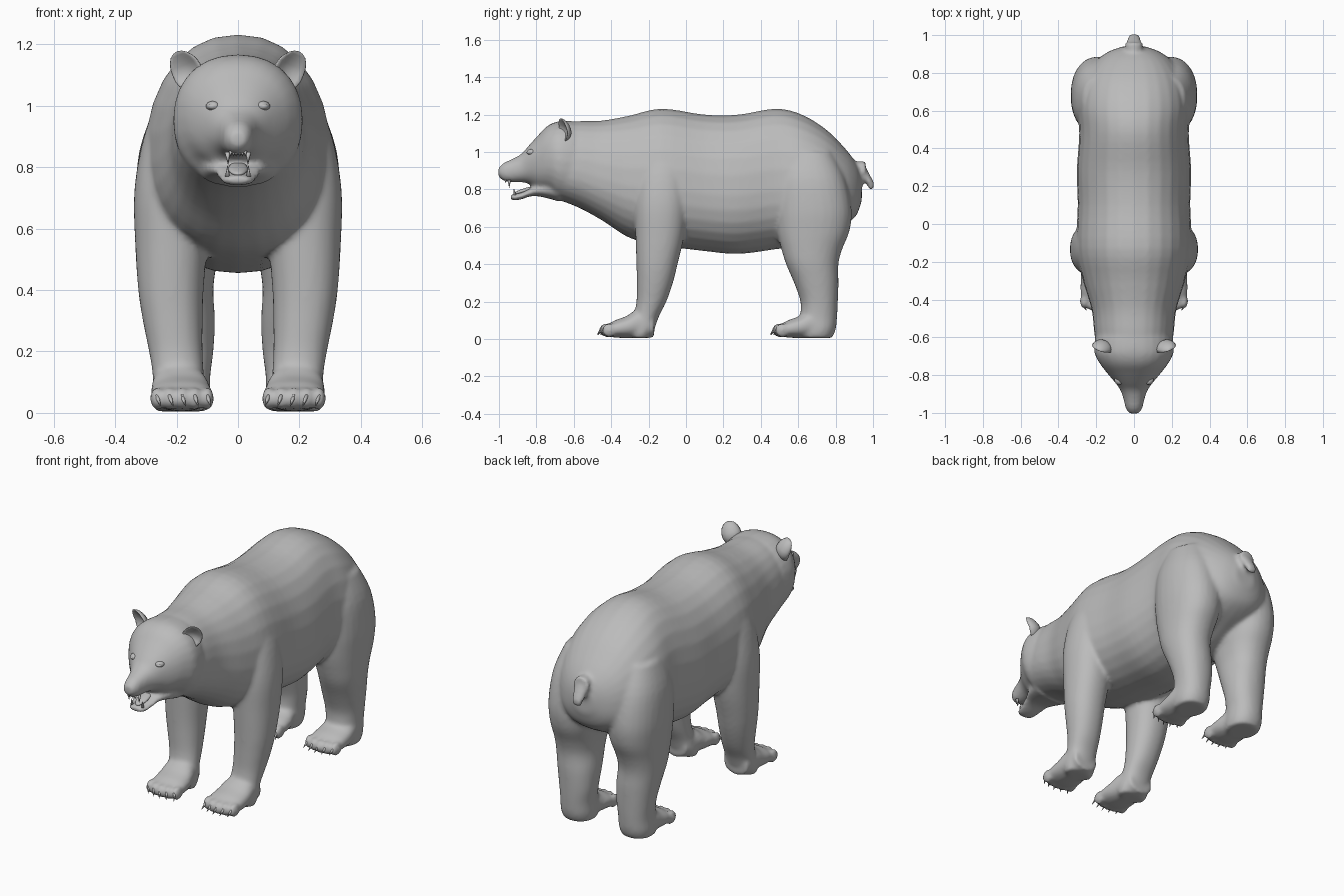
import bpy, bmesh, math
from mathutils import Vector, Matrix

if "Cube" in bpy.data.objects:
    bpy.data.objects.remove(bpy.data.objects["Cube"])

fur = bpy.data.materials.new("grey")
fur.diffuse_color = (0.5, 0.5, 0.5, 1)
fur.use_nodes = True
fur.node_tree.nodes["Principled BSDF"].inputs["Base Color"].default_value = fur.diffuse_color


def spline(rows, n=4):
    """Smoothly interpolate rows of section values."""
    out = []
    for i in range(len(rows) - 1):
        p0, p1, p2, p3 = (rows[min(max(i + k, 0), len(rows) - 1)] for k in (-1, 0, 1, 2))
        for s in range(n):
            t = s / n
            out.append([b + 0.5 * t * (c - a + t * (2*a - 5*b + 4*c - d + t * (3*(b - c) + d - a)))
                        for a, b, c, d in zip(p0, p1, p2, p3)])
    return out + [list(rows[-1])]


def loft(bm, rows, axis="y", wide=0.5, power=2.2, side=1, seg=28):
    """Skin boxes (t, a0, a1, b0, b1) with rounded rings along an axis."""
    rings = []
    for t, a0, a1, b0, b1 in spline(rows):
        ring, mid = [], b0 + wide * (b1 - b0)
        for k in range(seg):
            an = 2 * math.pi * k / seg
            c, s = math.cos(an), math.sin(an)
            a = (a0 + a1) / 2 + (a1 - a0) / 2 * math.copysign(abs(c) ** (2 / power), c)
            b = mid + (b1 - mid if s > 0 else mid - b0) * math.copysign(abs(s) ** (2 / power), s)
            ring.append(bm.verts.new((side * a, t, b) if axis == "y" else (side * a, b, t)))
        rings.append(ring)
    faces = [bm.faces.new(rings[0]), bm.faces.new(rings[-1][::-1])]
    for r, q in zip(rings, rings[1:]):
        faces += [bm.faces.new((r[k], q[k], q[(k+1) % seg], r[(k+1) % seg])) for k in range(seg)]
    bmesh.ops.recalc_face_normals(bm, faces=faces)


def ball(bm, pos, size, rot=None):
    m = Matrix.Translation(pos) @ (rot or Matrix()) @ Matrix.Diagonal((*size, 1))
    return bmesh.ops.create_uvsphere(bm, u_segments=16, v_segments=10, radius=1, matrix=m)["verts"]


def spike(bm, base, tip, r):
    d = Vector(tip) - Vector(base)
    m = Matrix.Translation((Vector(base) + Vector(tip)) / 2) @ d.to_track_quat("Z", "Y").to_matrix().to_4x4()
    bmesh.ops.create_cone(bm, cap_ends=True, segments=8, radius1=r, radius2=r * 0.1,
                          depth=d.length, matrix=m)


def finish(bm, name):
    me = bpy.data.meshes.new(name)
    bm.to_mesh(me)
    bm.free()
    me.materials.append(fur)
    me.shade_smooth()
    ob = bpy.data.objects.new(name, me)
    bpy.context.collection.objects.link(ob)
    return ob


# Torso and neck: y, top, bottom, half width
body = bmesh.new()
torso = [(-.70, 1.15, .75, .19), (-.58, 1.165, .705, .21), (-.45, 1.168, .635, .225),
         (-.30, 1.195, .54, .27), (-.13, 1.232, .50, .305), (.10, 1.20, .47, .298),
         (.28, 1.20, .455, .303), (.48, 1.232, .48, .29), (.62, 1.20, .50, .30),
         (.75, 1.12, .56, .275), (.85, 1.02, .61, .215), (.91, .94, .66, .14), (.94, .87, .74, .06)]
loft(body, [(y, -w, w, b, t) for y, t, b, w in torso], wide=.42)

# Skull and upper muzzle
head = [(-.60, 1.165, .72, .205), (-.68, 1.165, .745, .21), (-.74, 1.14, .785, .18),
        (-.79, 1.09, .80, .142), (-.84, 1.035, .83, .10), (-.88, .99, .838, .072),
        (-.93, .962, .838, .055), (-.975, .942, .845, .044), (-1.003, .915, .87, .026)]
loft(body, [(y, -w, w, b, t) for y, t, b, w in head], wide=.5)

# Open lower jaw
jaw = [(-.68, .85, .735, .13), (-.75, .84, .755, .11), (-.82, .812, .765, .08),
       (-.88, .783, .747, .062), (-.92, .775, .74, .05), (-.94, .77, .75, .03)]
loft(body, [(y, -w, w, b, t) for y, t, b, w in jaw])

# Tail
loft(body, [(.96, -.05, .05, .85, .95), (.90, -.035, .035, .86, .95)])
for i in range(9):
    f = i / 8
    ball(body, (0, .935 + .055 * f, .92 - .095 * f), (.046 - .012 * f, .02 - .004 * f, .03))

claws = bmesh.new()
# Legs: z, inner x, outer x, front y, back y
front_leg = [(1.02, .10, .265, -.22, .0), (.88, .08, .312, -.26, .01), (.72, .09, .338, -.275, .01),
             (.55, .10, .335, -.27, -.01), (.40, .112, .325, -.265, -.045), (.30, .115, .31, -.263, -.07),
             (.20, .115, .29, -.265, -.105), (.12, .11, .278, -.28, -.145), (.05, .10, .28, -.30, -.17),
             (.005, .11, .27, -.29, -.20)]
hind_leg = [(1.0, .08, .27, .52, .78), (.86, .05, .32, .48, .85), (.70, .04, .335, .475, .885),
            (.58, .05, .33, .485, .875), (.48, .07, .322, .51, .835), (.40, .08, .315, .535, .815),
            (.30, .075, .30, .578, .815), (.20, .08, .285, .612, .812), (.12, .09, .278, .61, .808),
            (.05, .09, .28, .60, .80), (.005, .10, .27, .61, .78)]
paw = [(-.17, .12, .27, .01, .13), (-.25, .10, .28, .005, .16), (-.32, .085, .284, .005, .122),
       (-.38, .082, .282, .008, .10), (-.42, .10, .265, .015, .075)]
for side in (1, -1):
    for leg, dy in ((front_leg, 0), (hind_leg, .925)):
        loft(body, leg, axis="z", side=side)
        loft(body, [(r[0] + dy, *r[1:]) for r in paw], side=side)
        # Toes and claws
        for k in range(5):
            x = side * (.10 + .041 * k)
            y = dy - .405 - .022 * math.sin(math.pi * (k + .3) / 4.6)
            ball(body, (x, y, .047), (.023, .04, .038))
            spike(claws, (x, y - .025, .055), (x - side * .012, y - .048, .022), .009)

ob = finish(body, "bear_body")
rm = ob.modifiers.new("blend", "REMESH")
rm.mode, rm.voxel_size, rm.use_smooth_shade = "VOXEL", .011, True
sm = ob.modifiers.new("soften", "SMOOTH")
sm.factor, sm.iterations = .5, 7
finish(claws, "claws")

# Cupped ears
ears = bmesh.new()
for side in (1, -1):
    rot = Matrix.Rotation(side * .5, 4, "Z") @ Matrix.Rotation(side * .35, 4, "Y")
    centre = Vector((side * .168, -.655, 1.115))
    for v in ball(ears, (0, 0, 0), (.054, .042, .066)):
        if v.co.y < 0:
            r = (v.co.x / .054) ** 2 + (v.co.z / .066) ** 2
            v.co.y = v.co.y * .35 + .03 * max(0, 1 - r)
        v.co.y -= max(0, v.co.z) * .35
        v.co = centre + rot @ v.co
finish(ears, "ears")

# Eyes with lids
eyes = bmesh.new()
for side in (1, -1):
    turn = Matrix.Rotation(side * .8, 4, "Z")
    ball(eyes, (side * .083, -.835, .997), (.017, .017, .010), turn)
    ball(eyes, (side * .083, -.829, .999), (.025, .018, .016), turn)
finish(eyes, "eyes")

# Nose pad with nostril wings
nose = bmesh.new()
ball(nose, (0, -.985, .898), (.024, .014, .02))
for side in (1, -1):
    ball(nose, (side * .02, -.978, .897), (.015, .018, .014))
finish(nose, "nose")

# Tongue and teeth
mouth = bmesh.new()
ball(mouth, (0, -.86, .795), (.032, .065, .012), Matrix.Rotation(.3, 4, "X"))
for side in (1, -1):
    spike(mouth, (side * .034, -.945, .85), (side * .032, -.945, .808), .009)
    spike(mouth, (side * .034, -.915, .77), (side * .034, -.92, .805), .008)
    for k in range(3):
        spike(mouth, (side * (.006 + .009 * k), -.965, .852), (side * (.006 + .009 * k), -.965, .834), .006)
finish(mouth, "tongue_and_teeth")
